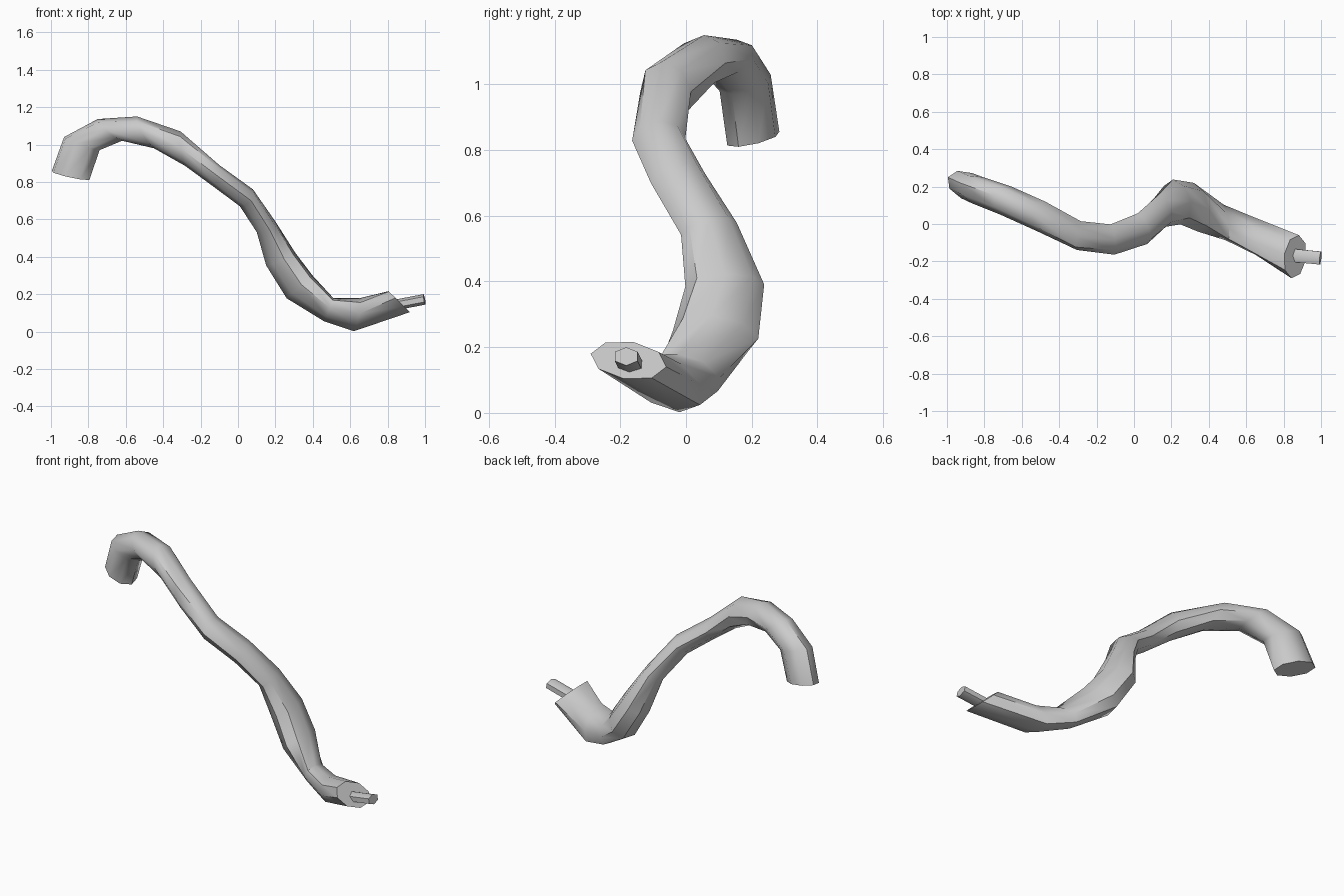
import bpy, bmesh
from math import sin, cos, tau
from mathutils import Vector

if "Cube" in bpy.data.objects:
    bpy.data.objects.remove(bpy.data.objects["Cube"])


def sweep(name, rings, sides, phase=0.0):
    """Skin a tube through rings given as (centre, half axis u, half axis v)."""
    bm = bmesh.new()
    loops = []
    for c, u, v in rings:
        c, u, v = Vector(c), Vector(u), Vector(v)
        loops.append([bm.verts.new(c + u * sin(tau * i / sides + phase) + v * cos(tau * i / sides + phase))
                      for i in range(sides)])
    for a, b in zip(loops, loops[1:]):
        for i in range(sides):
            j = (i + 1) % sides
            bm.faces.new((a[i], a[j], b[j], b[i]))
    bm.faces.new(loops[0][::-1])
    bm.faces.new(loops[-1])
    bmesh.ops.recalc_face_normals(bm, faces=bm.faces)
    mesh = bpy.data.meshes.new(name)
    bm.to_mesh(mesh)
    bm.free()
    ob = bpy.data.objects.new(name, mesh)
    bpy.context.collection.objects.link(ob)
    bpy.ops.object.select_all(action='DESELECT')
    ob.select_set(True)
    bpy.context.view_layer.objects.active = ob
    bpy.ops.object.shade_smooth_by_angle(angle=0.8)
    return ob


# Curved tube: from the hooked end, down to the slanted end
sweep("curved_tube", [
    ((-.895, .205, .835), (-.10, .045, .025), (.03, .067, .005)),
    ((-.835, .18, 1.005), (-.095, .04, .035), (.03, .07, 0)),
    ((-.685, .125, 1.078), (-.065, .03, .058), (.025, .077, 0)),
    ((-.495, .04, 1.065), (-.045, .015, .085), (.02, .08, 0)),
    ((-.295, -.062, .978), (-.012, -.01, .092), (.01, .077, 0)),
    ((-.115, -.083, .832), (.015, 0, .058), (-.01, .081, .003)),
    ((.045, -.025, .715), (.035, 0, .045), (-.025, .082, .015)),
    ((.15, .07, .56), (.05, 0, .028), (-.02, .085, .018)),
    ((.228, .118, .388), (.077, 0, .035), (-.02, .12, .003)),
    ((.33, .09, .238), (.07, -.01, .06), (-.01, .13, -.012)),
    ((.485, .008, .117), (.025, -.03, .062), (-.005, .095, -.01)),
    ((.635, -.06, .09), (.015, -.04, .088), (-.015, .105, -.005)),
    ((.862, -.175, .16), (-.058, .015, .056), (.02, .115, -.02)),
], 8)

# Thin rod sticking out of the slanted end
sweep("end_rod", [
    ((.82, -.165, .138), (-.005, 0, .028), (.004, .04, 0)),
    ((.997, -.182, .172), (-.005, 0, .028), (.004, .04, 0)),
], 6, tau / 12)
